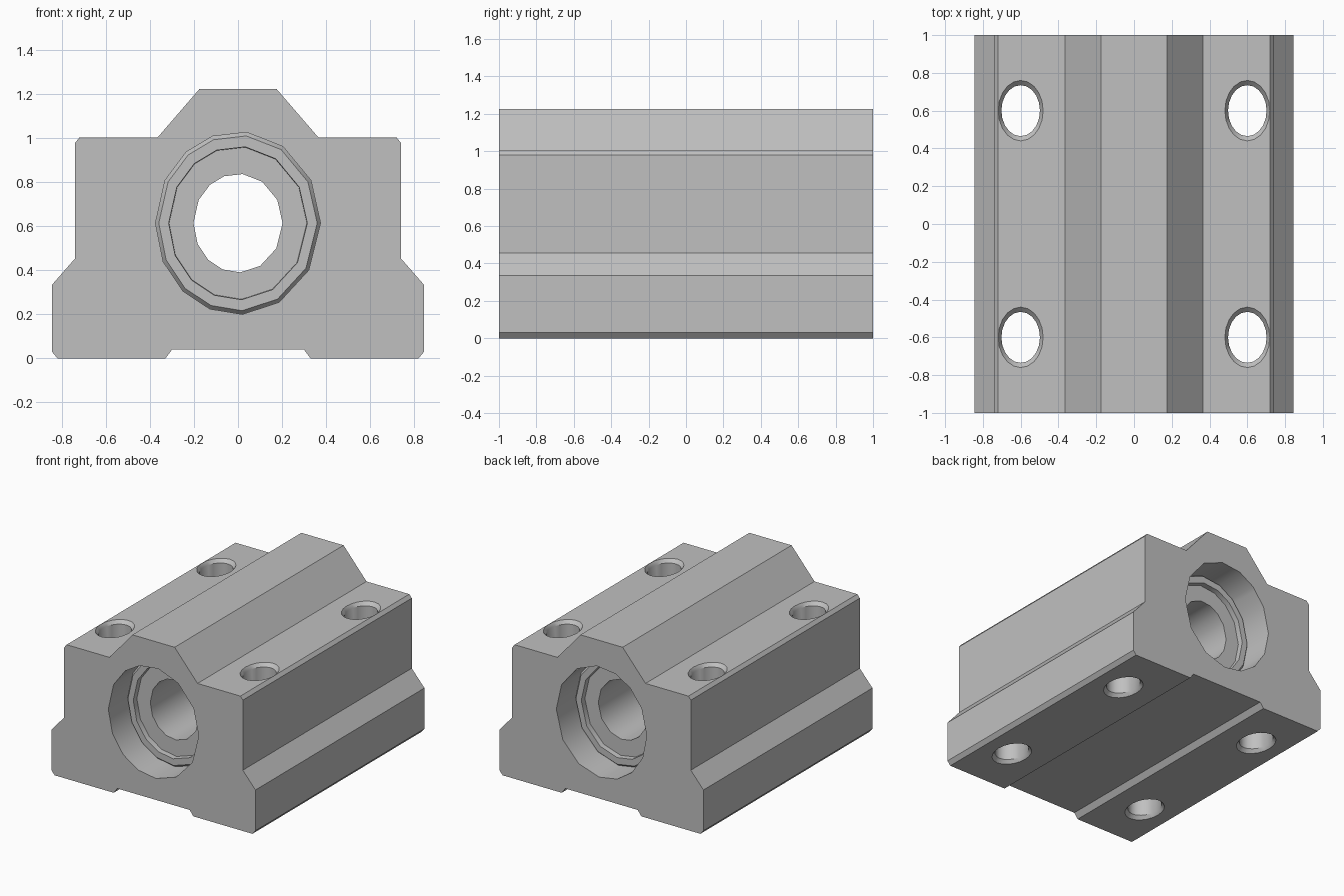
import bpy, bmesh
from math import sin, cos, radians, tau

cube = bpy.data.objects.get("Cube")
if cube:
    bpy.data.objects.remove(cube, do_unlink=True)

grey = bpy.data.materials.new("aluminium grey")
grey.use_nodes = True
grey.diffuse_color = (0.527, 0.527, 0.527, 1)
grey.node_tree.nodes["Principled BSDF"].inputs["Base Color"].default_value = grey.diffuse_color


def loft(name, rings, loop=False):
    """Skin a list of equal rings; cap the ends, or join last to first."""
    bm = bmesh.new()
    rows = [[bm.verts.new(p) for p in ring] for ring in rings]
    pairs = list(zip(rows, rows[1:]))
    if loop:
        pairs.append((rows[-1], rows[0]))
    else:
        bm.faces.new(rows[0])
        bm.faces.new(rows[-1])
    n = len(rows[0])
    for a, b in pairs:
        for i in range(n):
            j = (i + 1) % n
            bm.faces.new((a[i], a[j], b[j], b[i]))
    bmesh.ops.recalc_face_normals(bm, faces=bm.faces)
    mesh = bpy.data.meshes.new(name)
    bm.to_mesh(mesh)
    bm.free()
    mesh.materials.append(grey)
    obj = bpy.data.objects.new(name, mesh)
    bpy.context.collection.objects.link(obj)
    return obj


# Bore outline: a slightly uneven fourteen-sided oval
BORE_ANGLES = [6, 33, 62, 90, 121, 150, 177, 200, 222, 245, 270, 298, 321, 342]


def bore_ring(y, s):
    return [(0.375 * s * sin(radians(a)), y, 0.615 + 0.415 * s * cos(radians(a)))
            for a in BORE_ANGLES]


def hole_ring(cx, cy, z, rx, ry, n=20):
    return [(cx + rx * cos(tau * i / n), cy + ry * sin(tau * i / n), z) for i in range(n)]


# Housing block: mirrored profile extruded front to back
half = [(0.30, 0.04), (0.33, 0), (0.82, 0), (0.845, 0.03), (0.845, 0.335),
        (0.74, 0.455), (0.74, 0.98), (0.72, 1.005), (0.365, 1.005), (0.175, 1.225)]
profile = half + [(-x, z) for x, z in reversed(half)]
block = loft("housing_block", [[(x, y, z) for x, z in profile] for y in (-1, 1)])

# Cutters: main bore and four bolt holes, countersunk at both ends
cutters = [loft("bore_cutter", [bore_ring(-1.2, 1), bore_ring(1.2, 1)])]
for cx in (-0.6, 0.6):
    for cy in (-0.6, 0.6):
        steps = [(-0.025, 0.136, 0.185), (0.025, 0.102, 0.135),
                 (0.98, 0.102, 0.135), (1.03, 0.136, 0.185)]
        cutters.append(loft("bolt_hole_cutter", [hole_ring(cx, cy, *s) for s in steps]))
for cutter in cutters:
    cutter.hide_render = True
    mod = block.modifiers.new("cut", "BOOLEAN")
    mod.operation = "DIFFERENCE"
    mod.solver = "EXACT"
    mod.object = cutter
depsgraph = bpy.context.evaluated_depsgraph_get()
cut_mesh = bpy.data.meshes.new_from_object(block.evaluated_get(depsgraph))
block.modifiers.clear()
block.data = cut_mesh
for cutter in cutters:
    bpy.data.objects.remove(cutter, do_unlink=True)

# Bearing sleeve: chamfered rims, recessed end faces, through hole
end = [(0.77, 1), (0.79, 0.96), (0.79, 0.84), (0.75, 0.835), (0.75, 0.54)]
section = [(-y, s) for y, s in end] + list(reversed(end))
bearing = loft("bearing_sleeve", [bore_ring(y, s) for y, s in section], loop=True)

# Smooth the round walls, keep the edges sharp
for obj in (block, bearing):
    bpy.ops.object.select_all(action="DESELECT")
    obj.select_set(True)
    bpy.context.view_layer.objects.active = obj
    bpy.ops.object.shade_smooth_by_angle(angle=radians(35))
